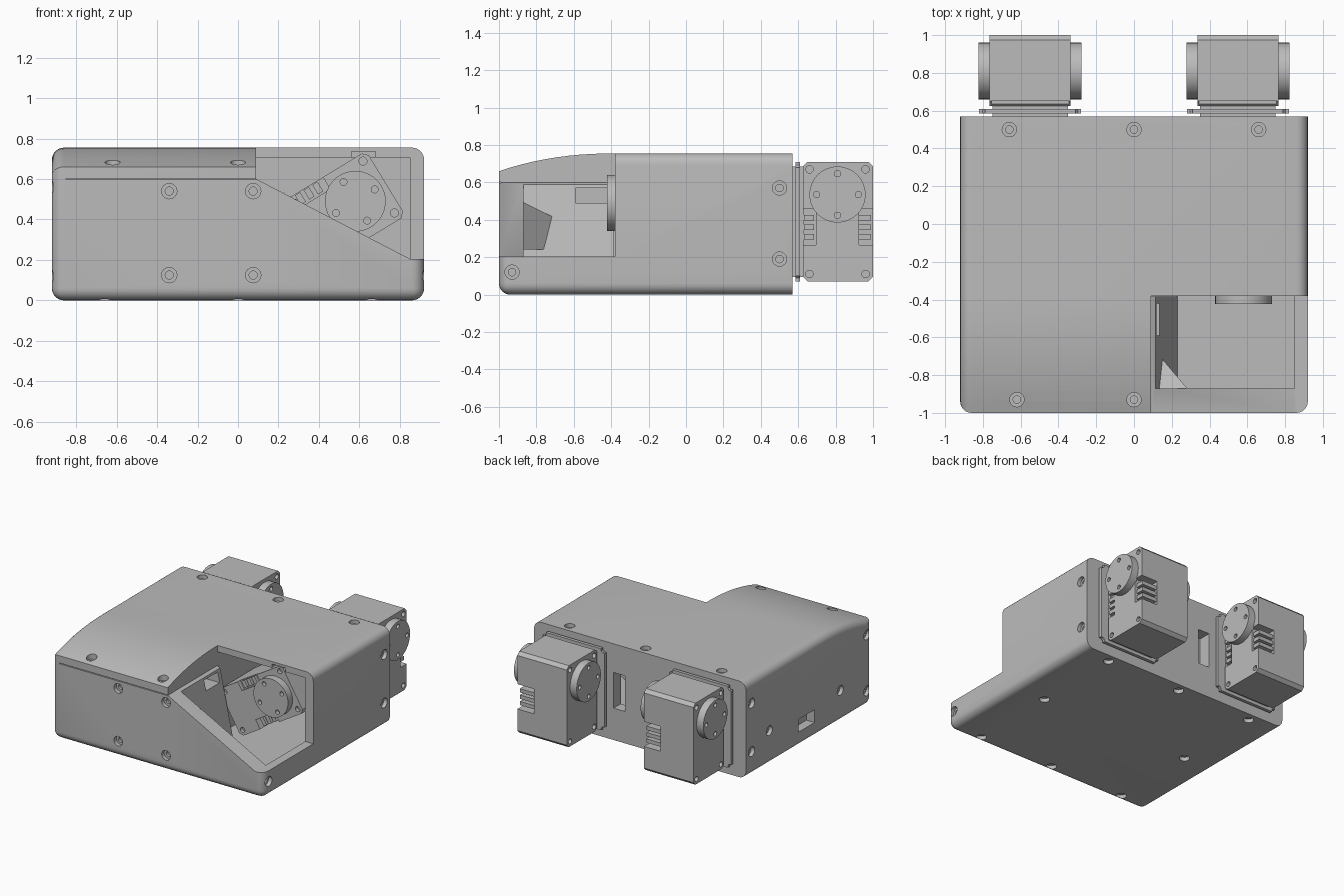
import bpy, bmesh, math
from mathutils import Matrix, Vector

if "Cube" in bpy.data.objects:
    bpy.data.objects.remove(bpy.data.objects["Cube"])

grey = bpy.data.materials.new("plain grey")
grey.use_nodes = True
grey.diffuse_color = (0.5, 0.5, 0.5, 1)
grey.node_tree.nodes["Principled BSDF"].inputs["Base Color"].default_value = (0.5, 0.5, 0.5, 1)


def finish(name, bm):
    bmesh.ops.recalc_face_normals(bm, faces=bm.faces)
    mesh = bpy.data.meshes.new(name)
    bm.to_mesh(mesh)
    bm.free()
    mesh.materials.append(grey)
    obj = bpy.data.objects.new(name, mesh)
    bpy.context.collection.objects.link(obj)
    return obj


def add_box(bm, x, y, z):
    centre = [(a + b) / 2 for a, b in (x, y, z)]
    size = [b - a for a, b in (x, y, z)]
    mat = Matrix.Translation(centre) @ Matrix.Diagonal((*size, 1))
    return bmesh.ops.create_cube(bm, size=1, matrix=mat)["verts"]


def add_cyl(bm, centre, axis, radius, depth, sides=24):
    turn = Vector(axis).to_track_quat("Z", "Y").to_matrix().to_4x4()
    bmesh.ops.create_cone(bm, cap_ends=True, segments=sides, radius1=radius, radius2=radius,
                          depth=depth, matrix=Matrix.Translation(centre) @ turn)


def add_prism(bm, points, vec):
    face = bm.faces.new([bm.verts.new(p) for p in points])
    new = bmesh.ops.extrude_face_region(bm, geom=[face])["geom"]
    bmesh.ops.translate(bm, vec=vec, verts=[v for v in new if isinstance(v, bmesh.types.BMVert)])


def cut(obj, bm):
    cutter = finish("cutter", bm)
    cutter.hide_render = True
    mod = obj.modifiers.new("cut", "BOOLEAN")
    mod.operation, mod.solver, mod.object = "DIFFERENCE", "EXACT", cutter
    bpy.context.view_layer.update()
    deps = bpy.context.evaluated_depsgraph_get()
    mesh = bpy.data.meshes.new_from_object(obj.evaluated_get(deps))
    obj.modifiers.clear()
    obj.data = mesh
    bpy.data.objects.remove(cutter)


def smooth(obj):
    bpy.ops.object.select_all(action="DESELECT")
    obj.select_set(True)
    bpy.context.view_layer.objects.active = obj
    bpy.ops.object.shade_smooth_by_angle(angle=math.radians(30))


# Housing: side profile with curved front lid, rounded long edges and front corners
W, BACK, NOTCH, TOP = 0.92, 0.57, -0.38, 0.755
bm = bmesh.new()
lid = [(NOTCH - 0.62 * i / 10, TOP - 0.095 * (i / 10) ** 2.2) for i in range(11)]
side = [(BACK, 0), (BACK, TOP)] + lid + [(-1, 0)]
add_prism(bm, [(-W, y, z) for y, z in side], (2 * W, 0, 0))


def rounded(e):
    a, b = (v.co for v in e.verts)
    along = abs(a.x - b.x) < 0.01
    at_back = a.y > BACK - 0.01 and b.y > BACK - 0.01
    front_bottom = a.y < -0.99 and b.y < -0.99 and a.z + b.z < 0.01
    return (along and not at_back) or front_bottom


bmesh.ops.bevel(bm, geom=[e for e in bm.edges if rounded(e)], offset=0.06, segments=6,
                profile=0.5, affect="EDGES", clamp_overlap=True)
housing = finish("housing", bm)

# Open corner with a sloping front wall
bm = bmesh.new()
slope = [(0.09, 1), (0.09, 0.6), (0.85, 0.205), (1.1, 0.205), (1.1, 1)]
add_prism(bm, [(x, -1.2, z) for x, z in slope], (0, 1.2 + NOTCH, 0))
cut(housing, bm)

# Hollow in front of the opening, with a steep left wall, then the space behind it
bm = bmesh.new()
well = [(0.09, 0.7), (0.85, 0.7), (0.85, 0.05), (0.23, 0.05)]
add_prism(bm, [(x, -0.87, z) for x, z in well], (0, 0.87 + NOTCH + 0.01, 0))
cut(housing, bm)
bm = bmesh.new()
add_box(bm, (0.09, 0.85), (NOTCH - 0.005, 0.48), (0.05, 0.705))
cut(housing, bm)
bm = bmesh.new()
add_box(bm, (0.56, 0.68), (NOTCH - 0.01, 0.2), (0.69, 0.735))
add_box(bm, (-0.1, 0.3), (-0.59, -0.42), (0.49, 0.57))
cut(housing, bm)

# Rear windows, side port and lid seam
bm = bmesh.new()
for x in (-0.18, 0.18):
    add_box(bm, (x - 0.05, x + 0.05), (0.47, 0.7), (0.25, 0.53))
add_box(bm, (-1, -0.85), (-0.28, -0.08), (0.12, 0.22))
add_box(bm, (-0.85, 0.2), (-1.1, -0.99), (0.597, 0.603))
cut(housing, bm)

# Screw holes: wide counterbore and narrow bore
X, Y, Z = (1, 0, 0), (0, 1, 0), (0, 0, 1)
holes = [((x, 0.5, TOP), Z) for x in (-0.66, 0, 0.66)]
holes += [((x, -0.93, 0.68), Z) for x in (-0.62, 0)]
holes += [((x, y, 0), Z) for x in (-0.66, 0, 0.66) for y in (0.5, -0.93)]
holes += [((x, -0.22, 0), Z) for x in (-0.66, 0.66)]
holes += [((x, -1, z), Y) for x in (-0.34, 0.075) for z in (0.125, 0.54)]
holes += [((s * W, 0.5, z), X) for s in (-1, 1) for z in (0.19, 0.57)]
holes += [((s * W, -0.93, 0.12), X) for s in (-1, 1)]
holes += [((-W, y, z), X) for y, z in ((-0.93, 0.56), (0.28, 0.27), (-0.6, 0.25))]
for radius, depth in ((0.038, 0.06), (0.02, 0.1)):
    bm = bmesh.new()
    for centre, axis in holes:
        add_cyl(bm, centre, axis, radius, depth)
    cut(housing, bm)
smooth(housing)

# Corner gusset behind the sloping wall
bm = bmesh.new()
add_prism(bm, [(x, y, 0.24) for x, y in ((0.05, -0.68), (0.12, -0.68), (0.29, -0.88), (0.05, -0.88))],
          (0, 0, 0.26))
for v in bm.verts:
    if v.co.z > 0.4 and v.co.y > -0.7:
        v.co.z = 0.4
finish("gusset", bm)


def servo(name, mat):
    """Servo around its horn centre: horns on local x, long side on local z."""
    bm = bmesh.new()
    add_box(bm, (-0.215, 0.215), (-0.185, 0.19), (-0.465, 0.175))
    edges = [e for e in bm.edges if abs(e.verts[0].co.x - e.verts[1].co.x) > 0.1]
    bmesh.ops.bevel(bm, geom=edges, offset=0.025, segments=1, affect="EDGES")
    case = finish(name + "_case", bm)
    # Connector recesses and corner screw holes
    bm = bmesh.new()
    add_box(bm, (0.07, 0.3), (0.115, 0.3), (-0.27, -0.075))
    add_box(bm, (0.185, 0.3), (-0.19, -0.115), (-0.27, -0.075))
    add_box(bm, (-0.205, 0.205), (-0.18, -0.16), (0.16, 0.2))
    for s in (-1, 1):
        for y in (-0.15, 0.15):
            for z in (-0.425, 0.135):
                add_cyl(bm, (s * 0.215, y, z), X, 0.02, 0.06, 16)
    cut(case, bm)
    # Connector pins
    bm = bmesh.new()
    for z in (-0.225, -0.175, -0.125):
        add_box(bm, (0.07, 0.2), (0.1, 0.18), (z - 0.015, z + 0.015))
        add_box(bm, (0.18, 0.21), (-0.18, -0.125), (z - 0.015, z + 0.015))
    pins = finish(name + "_connector_pins", bm)
    # Round horns with four holes each
    bm = bmesh.new()
    for s in (-1, 1):
        add_cyl(bm, (s * 0.24, 0, 0), X, 0.15, 0.065, 48)
    horns = finish(name + "_horns", bm)
    bm = bmesh.new()
    for s in (-1, 1):
        for k in range(4):
            a = k * math.pi / 2
            add_cyl(bm, (s * 0.27, 0.112 * math.cos(a), 0.112 * math.sin(a)), X, 0.017, 0.06, 16)
    cut(horns, bm)
    smooth(horns)
    for obj in (case, pins, horns):
        obj.matrix_world = mat


# Rear servos on their mounting brackets
for name, x in (("left_servo", 0.55), ("right_servo", -0.55)):
    mat = Matrix.Translation((x, 0.81, 0.535))
    servo(name, mat)
    bm = bmesh.new()
    add_box(bm, (-0.27, 0.27), (-0.225, -0.2), (-0.465, 0.175))
    edges = [e for e in bm.edges if abs(e.verts[0].co.y - e.verts[1].co.y) > 0.01]
    bmesh.ops.bevel(bm, geom=edges, offset=0.03, segments=3, affect="EDGES")
    add_box(bm, (-0.2, 0.2), (-0.26, -0.18), (-0.44, 0.15))
    for s in (-1, 1):
        add_box(bm, sorted((s * 0.21, s * 0.235)), (-0.21, -0.175), (-0.44, 0.15))
        for z in (-0.425, 0.135):
            add_cyl(bm, (s * 0.23, -0.15, z), X, 0.036, 0.04)
            add_box(bm, sorted((s * 0.21, s * 0.25)), (-0.21, -0.15), (z - 0.036, z + 0.036))
    bracket = finish(name + "_bracket", bm)
    bm = bmesh.new()
    for s in (-1, 1):
        for z in (-0.425, 0.135):
            add_cyl(bm, (s * 0.25, -0.15, z), X, 0.02, 0.06, 16)
    cut(bracket, bm)
    smooth(bracket)
    bracket.matrix_world = mat

# Tilted servo inside the open corner
tilt = math.radians(31.3)
long_axis = Vector((math.cos(tilt), 0, math.sin(tilt)))
horn_axis = Vector((0, -1, 0))
rot = Matrix((horn_axis, long_axis.cross(horn_axis), long_axis)).transposed().to_4x4()
servo("tilted_servo", Matrix.Translation((0.58, -0.15, 0.49)) @ rot)
